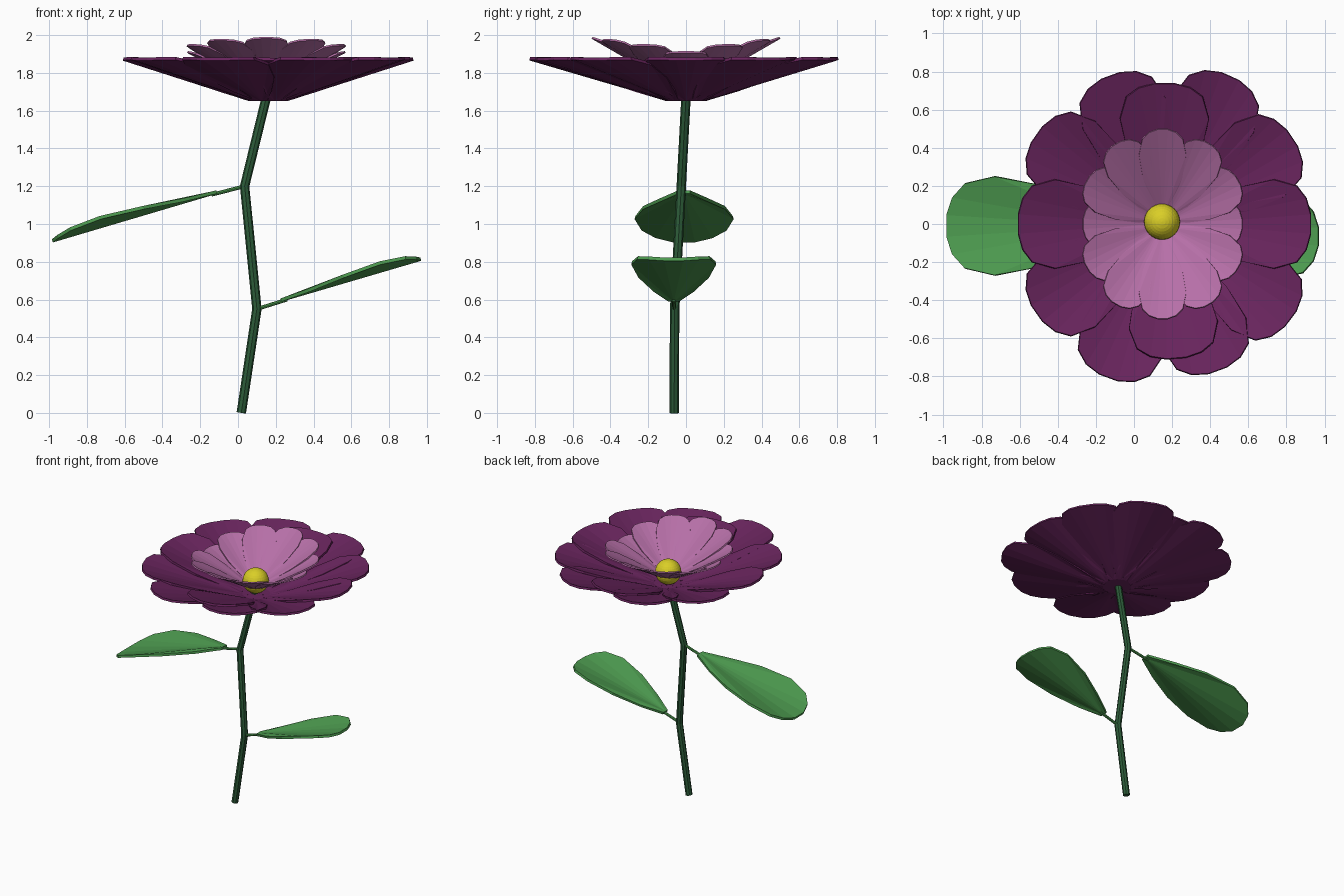
import bpy, bmesh
from math import radians, sin
from mathutils import Matrix, Vector

if "Cube" in bpy.data.objects:
    bpy.data.objects.remove(bpy.data.objects["Cube"])


def material(name, rgb):
    m = bpy.data.materials.new(name)
    m.diffuse_color = (*rgb, 1)
    m.use_nodes = True
    m.node_tree.nodes["Principled BSDF"].inputs["Base Color"].default_value = m.diffuse_color
    return m


GREEN = material("leaf_green", (0.075, 0.33, 0.08))
DARK = material("stem_green", (0.025, 0.105, 0.04))
PURPLE = material("deep_purple", (0.14, 0.018, 0.11))
PINK = material("pink", (0.47, 0.16, 0.39))
YELLOW = material("yellow", (0.70, 0.62, 0.02))

# Half outline of a petal or leaf: (fraction of length, fraction of half width)
OUTLINE = [(0.0, 0.12), (0.2, 0.47), (0.45, 0.83), (0.71, 1.0),
           (0.89, 0.86), (0.965, 0.58), (1.0, 0.22)]


def blade(name, origin, angle, inner, length, width, rise, cup, thick, mat):
    """Cupped fan of triangles from a base point out to a rounded rim."""
    turn = Matrix.Translation(origin) @ Matrix.Rotation(radians(angle), 4, 'Z')
    half = [Vector((inner + u * length, -w * width, rise * u + cup * w * w))
            for u, w in OUTLINE]
    if inner > 0:
        half.insert(0, Vector((0, -0.08 * width, 0)))
    rim = half + [Vector((p.x, -p.y, p.z)) for p in reversed(half)]
    bm = bmesh.new()
    hub = bm.verts.new(turn @ Vector((inner, 0, 0)))
    vs = [bm.verts.new(turn @ p) for p in rim]
    for a, b in zip(vs, vs[1:]):
        bm.faces.new((hub, a, b))
    if inner > 0:
        bm.faces.new((hub, vs[-1], vs[0]))
    mesh = bpy.data.meshes.new(name)
    bm.to_mesh(mesh)
    bm.free()
    ob = bpy.data.objects.new(name, mesh)
    bpy.context.collection.objects.link(ob)
    mesh.materials.append(mat)
    solid = ob.modifiers.new("thickness", 'SOLIDIFY')
    solid.thickness = thick
    solid.offset = 1
    return ob


def tube(name, points, radius, mat):
    """Eight-sided tube along a polyline."""
    cu = bpy.data.curves.new(name, 'CURVE')
    cu.dimensions = '3D'
    cu.bevel_depth = radius
    cu.bevel_resolution = 2
    cu.use_fill_caps = True
    sp = cu.splines.new('POLY')
    sp.points.add(len(points) - 1)
    for p, co in zip(sp.points, points):
        p.co = (*co, 1)
    sp.use_smooth = False
    cu.materials.append(mat)
    ob = bpy.data.objects.new(name, cu)
    bpy.context.collection.objects.link(ob)
    bpy.ops.object.select_all(action='DESELECT')
    ob.select_set(True)
    bpy.context.view_layer.objects.active = ob
    bpy.ops.object.convert(target='MESH')


# Stem and leaf stalks
tube("stem", [(0.017, -0.063, 0), (0.022, -0.063, 0.03), (0.1, -0.06, 0.55),
              (0.035, -0.025, 1.2), (0.15, 0.0, 1.67)], 0.025, DARK)
tube("lower_stalk", [(0.1, -0.062, 0.55), (0.26, -0.065, 0.6)], 0.01, GREEN)
tube("upper_stalk", [(0.035, -0.025, 1.2), (-0.14, -0.01, 1.155)], 0.01, GREEN)

# Leaves
blade("lower_leaf", (0.23, -0.065, 0.588), 0, 0, 0.74, 0.225, 0.215, 0.045, 0.018, GREEN)
blade("upper_leaf", (-0.11, -0.01, 1.16), 180, 0, 0.87, 0.262, -0.26, 0.05, 0.018, GREEN)

# Outer petals: (angle, tip radius)
OUTER = [(0, 0.77), (34, 0.81), (66, 0.85), (90, 0.74), (110, 0.83), (145, 0.82),
         (180, 0.77), (215, 0.82), (250, 0.86), (275, 0.71), (290, 0.82), (323, 0.83)]
for i, (a, tip) in enumerate(OUTER):
    blade(f"outer_petal_{i + 1}", (0.16, 0, 1.65), a, 0.1, tip - 0.1,
          0.235, 0.213, 0.04, 0.016, PURPLE)

# Inner petals, longer and higher toward front and back
for i in range(12):
    a = i * 30
    t = abs(sin(radians(a)))
    blade(f"inner_petal_{i + 1}", (0.15, 0, 1.715), a, 0.04, 0.38 + 0.08 * t,
          0.125, 0.19 + 0.075 * t, 0.02, 0.01, PINK)

# Flower centre
bpy.ops.mesh.primitive_uv_sphere_add(segments=32, ring_count=16, radius=0.094,
                                     location=(0.147, 0.012, 1.76))
centre = bpy.context.object
centre.name = "flower_centre"
centre.data.materials.append(YELLOW)
